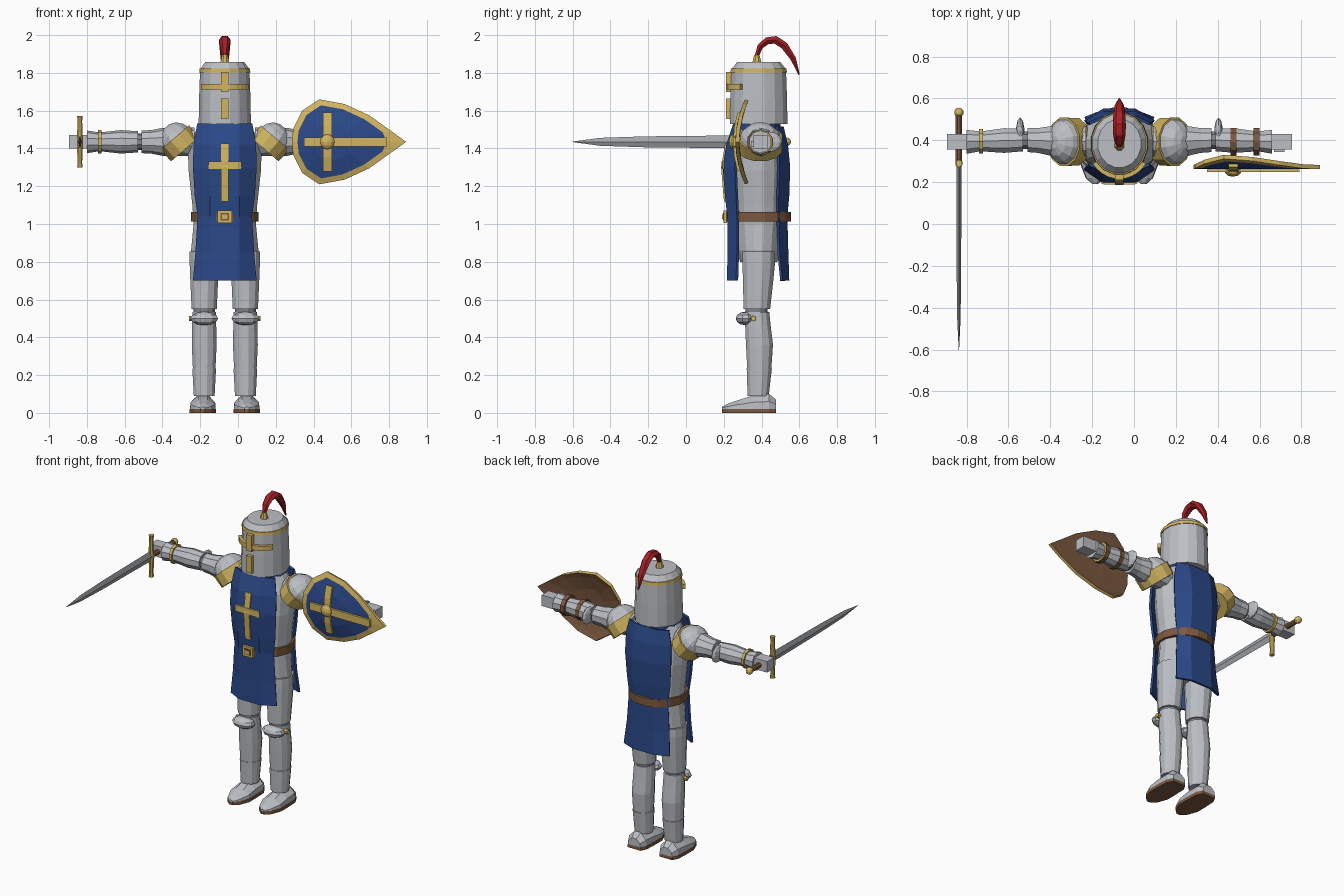
import bpy, bmesh
from math import sin, cos, pi, radians
from mathutils import Matrix, Vector

cube = bpy.data.objects.get("Cube")
if cube:
    bpy.data.objects.remove(cube)

BODY = Vector((-0.07, 0.385, 0))     # where the body axis stands
ARM_Z = 1.435


def material(name, rgb):
    m = bpy.data.materials.new(name)
    m.use_nodes = True
    col = (*rgb, 1)
    m.diffuse_color = col
    m.node_tree.nodes["Principled BSDF"].inputs["Base Color"].default_value = col
    return m


STEEL = material("steel", (0.50, 0.52, 0.55))
DARK = material("dark_steel", (0.22, 0.23, 0.25))
BLADE = material("blade_steel", (0.36, 0.38, 0.40))
BLUE = material("royal_blue", (0.024, 0.066, 0.25))
GOLD = material("gold", (0.64, 0.46, 0.12))
BROWN = material("leather_brown", (0.20, 0.10, 0.05))
RED = material("plume_red", (0.38, 0.015, 0.02))


def finish(name, bm, mats, thick=0):
    me = bpy.data.meshes.new(name)
    bm.to_mesh(me)
    bm.free()
    me.transform(Matrix.Translation(BODY))
    ob = bpy.data.objects.new(name, me)
    bpy.context.scene.collection.objects.link(ob)
    for m in mats:
        me.materials.append(m)
    if thick:
        mod = ob.modifiers.new("thickness", "SOLIDIFY")
        mod.thickness = thick
        mod.offset = 0
    return ob


def skin(name, rings, mat, M=Matrix()):
    """Closed skin over rings of points with end caps."""
    bm = bmesh.new()
    vs = [[bm.verts.new(M @ Vector(p)) for p in r] for r in rings]
    n = len(vs[0])
    for a, b in zip(vs, vs[1:]):
        for i in range(n):
            j = (i + 1) % n
            bm.faces.new((a[i], a[j], b[j], b[i]))
    bm.faces.new(vs[0])
    bm.faces.new(vs[-1])
    bmesh.ops.recalc_face_normals(bm, faces=bm.faces[:])
    return finish(name, bm, [mat])


def loft(name, axis, rings, mat, sides=12, M=Matrix()):
    """Rings are (t, a, b, ra, rb): position on the axis, centre, radii."""
    def point(t, a, b, ra, rb, k):
        u, v = a + ra * cos(k), b + rb * sin(k)
        return {"z": (u, v, t), "x": (t, u, v), "y": (u, t, v)}[axis]
    angles = [2 * pi * (i + 0.5) / sides for i in range(sides)]
    return skin(name, [[point(*r, k) for k in angles] for r in rings], mat, M)


def sheet(name, rows, mat, thick):
    """Open sheet through rows of points, thickened."""
    bm = bmesh.new()
    vs = [[bm.verts.new(p) for p in r] for r in rows]
    for a, b in zip(vs, vs[1:]):
        for i in range(len(a) - 1):
            bm.faces.new((a[i], a[i + 1], b[i + 1], b[i]))
    bmesh.ops.recalc_face_normals(bm, faces=bm.faces[:])
    return finish(name, bm, [mat], thick)


def box(name, lo, hi, mat):
    (x, y, z), (X, Y, Z) = lo, hi
    return skin(name, [[(x, y, h), (X, y, h), (X, Y, h), (x, Y, h)] for h in (z, Z)], mat)


def ball(name, centre, radii, mat):
    bm = bmesh.new()
    M = Matrix.Translation(centre) @ Matrix.Diagonal((*radii, 1))
    bmesh.ops.create_uvsphere(bm, u_segments=10, v_segments=6, radius=1, matrix=M)
    return finish(name, bm, [mat])


# Torso, collar and belt
loft("torso", "z", [(0.80, 0, 0, .165, .10), (0.86, 0, 0, .182, .12), (1.0, 0, 0, .168, .135),
                    (1.1, 0, 0, .175, .14), (1.28, 0, 0, .195, .15), (1.42, 0, 0, .2, .135),
                    (1.52, 0, 0, .14, .105)], STEEL, 16)
loft("tabard_collar", "z", [(1.49, 0, 0, .14, .12), (1.53, 0, 0, .14, .12)], BLUE)
loft("belt", "z", [(1.012, 0, 0, .183, .174), (1.064, 0, 0, .183, .174)], BROWN, 16)
box("buckle", (-.038, -.186, 1.005), (.038, -.168, 1.071), GOLD)
box("buckle_plate", (-.022, -.190, 1.019), (.022, -.18, 1.057), BROWN)
box("buckle_stud", (-.015, -.194, 1.026), (.015, -.18, 1.050), GOLD)

# Tabard panels: (height, half width, middle depth, edge depth)
FRONT = [(1.53, .143, .128, .10), (1.42, .162, .165, .115), (1.3, .165, .184, .122),
         (1.15, .155, .172, .115), (1.04, .14, .160, .11), (.85, .152, .158, .11), (.70, .165, .162, .115)]
BACK = [(1.515, .143, .125, .095), (1.42, .162, .148, .10), (1.3, .165, .160, .105),
        (1.15, .155, .155, .10), (1.04, .14, .145, .10), (.85, .152, .150, .105), (.70, .165, .155, .12)]
for name, rows, s in (("tabard_front", FRONT, -1), ("tabard_back", BACK, 1)):
    sheet(name, [[(-w, s * e, z), (-.075, s * d, z), (.075, s * d, z), (w, s * e, z)]
                 for z, w, d, e in rows], BLUE, .014)
sheet("chest_cross_upright", [[(x, y, z) for x in (-.02, .02)] for z, y in
      ((1.425, -.172), (1.3, -.193), (1.15, -.181), (1.12, -.178))], GOLD, .012)
sheet("chest_cross_bar", [[(x, -.191 if abs(x) < .08 else -.185, z) for x in (-.085, -.07, .07, .085)]
                          for z in (1.29, 1.332)], GOLD, .012)

# Helmet with gold visor and band
loft("helmet", "z", [(1.53, 0, 0, .141, .155), (1.66, 0, 0, .139, .153), (1.82, 0, 0, .133, .147),
                     (1.857, 0, 0, .105, .117)], STEEL, 16)
loft("helmet_band", "z", [(1.803, 0, 0, .138, .152), (1.824, 0, 0, .136, .150)], GOLD, 16)
sheet("visor_bar", [[(.145 * sin(radians(a)), -.160 * cos(radians(a)), z) for a in range(-55, 56, 11)]
                    for z in (1.712, 1.742)], GOLD, .02)
box("visor_top_strip", (-.02, -.174, 1.70), (.02, -.14, 1.805), GOLD)
box("visor_low_strip", (-.02, -.172, 1.555), (.02, -.14, 1.665), GOLD)
loft("plume_socket", "z", [(1.85, 0, -.01, .026, .026), (1.87, 0, -.01, .022, .022),
                           (1.895, 0, -.01, .015, .015)], GOLD, 8)

# Plume: (depth, height, half width, half thickness) swept back over the helmet
path = [(-.012, 1.885, .012, .012), (.008, 1.94, .024, .018), (.045, 1.97, .03, .022),
        (.088, 1.975, .031, .024), (.135, 1.945, .029, .023), (.183, 1.875, .022, .017), (.214, 1.79, .004, .004)]
rings = []
for i, (y, z, w, t) in enumerate(path):
    a, b = path[max(i - 1, 0)], path[min(i + 1, len(path) - 1)]
    d = Vector((0, b[0] - a[0], b[1] - a[1])).normalized()
    up = Vector((0, -d.z, d.y))
    rings.append([Vector((w * cos(k * pi / 3), y, z)) + up * t * sin(k * pi / 3) for k in range(6)])
skin("plume", rings, RED)

for s, side in ((-1, "right_"), (1, "left_")):
    # Shoulder dome tilted outwards, with a gold rim
    M = Matrix.Translation((s * .212, .008, 1.394)) @ Matrix.Rotation(s * radians(40.5), 4, "Y")
    loft(side + "shoulder_rim", "z", [(0, 0, 0, .098, .118), (.083, 0, 0, .104, .119)], GOLD, 12, M)
    loft(side + "shoulder_dome", "z", [(.07, 0, 0, .098, .114), (.11, 0, 0, .085, .098),
                                       (.14, 0, 0, .06, .068), (.155, 0, 0, .025, .03)], STEEL, 12, M)

    # Arm
    def limb(name, mat, *rings, sides=10):
        loft(side + name, "x", [(s * x, y, ARM_Z, r, r) for x, y, r in rings], mat, sides)
    limb("upper_arm", STEEL, (.16, .01, .075), (.33, .012, .074), (.39, .014, .062), (.44, .016, .06))
    limb("elbow_joint", DARK, (.43, .016, .044), (.47, .016, .044))
    ball(side + "elbow_guard", (s * .474, .052, ARM_Z), (.021, .072, .055), STEEL)
    limb("forearm", STEEL, (.46, .016, .056), (.55, .014, .062), (.66, .01, .05))
    limb("cuff_band", GOLD, (.652, .01, .062), (.670, .01, .062))
    limb("cuff", STEEL, (.665, .01, .05), (.73, .008, .060))
    box(side + "hand", (min(s * .72, s * .825), -.028, 1.40), (max(s * .72, s * .825), .046, 1.472), STEEL)

    # Leg
    def leg(name, mat, *rings, sides=12):
        loft(side + name, "z", [(z, s * .109, y, r, q) for z, y, r, q in rings], mat, sides)
    leg("thigh", STEEL, (.55, -.01, .069, .073), (.70, -.003, .076, .083), (.80, 0, .08, .09), (.855, 0, .08, .09))
    leg("knee_joint", DARK, (.50, -.012, .058, .06), (.57, -.012, .058, .06))
    leg("shin", STEEL, (.09, -.003, .055, .055), (.235, .003, .062, .066), (.36, .004, .068, .074),
        (.46, -.004, .066, .07), (.535, -.008, .064, .066))
    leg("ankle_cuff", STEEL, (.09, -.003, .057, .058), (.236, .003, .065, .069))
    ball(side + "knee_guard", (s * .109, -.07, .50), (.077, .052, .036), STEEL)
    loft(side + "knee_rivet", "x", [(s * .16, -.028, .5, .016, .016), (s * .19, -.028, .5, .014, .014)], GOLD, 8)

    # Foot and sole: (depth, half width, height)
    shape = [(.092, .045, .07), (.055, .064, .10), (-.03, .068, .092), (-.10, .068, .07),
             (-.165, .044, .048), (-.195, .012, .032)]
    fx = s * .116
    skin(side + "foot", [[(fx + k * w, y, .02 + f * (h - .02)) for k, f in
         ((-1, 0), (-.96, .5), (-.35, 1), (.35, 1), (.96, .5), (1, 0))] for y, w, h in shape], STEEL)
    skin(side + "sole", [[(fx - w, y, 0), (fx - w, y, .021), (fx + w, y, .021), (fx + w, y, 0)]
         for y, w in ((y, w * 1.03) for y, w, h in shape)], BROWN)

# Sword held forwards in the right hand
SX = -.767
loft("sword_grip", "y", [(-.10, SX, ARM_Z, .017, .017), (.14, SX, ARM_Z, .017, .017)], BROWN, 8)
ball("sword_pommel", (SX, .148, ARM_Z), (.023, .023, .023), GOLD)
loft("sword_guard", "z", [(1.298, SX, -.095, .016, .018), (1.325, SX, -.095, .013, .015), (1.435, SX, -.095, .018, .02),
                          (1.545, SX, -.095, .013, .015), (1.572, SX, -.095, .016, .018)], GOLD, 8)
skin("sword_blade", [[(SX - t, y, ARM_Z), (SX, y, ARM_Z - w), (SX + t, y, ARM_Z), (SX, y, ARM_Z + w)]
     for y, w, t in ((-.10, .034, .012), (-.60, .029, .011), (-.84, .021, .008), (-.988, .001, .001))], BLADE)

# Shield: bowed, gold rim, blue field, leather back
def on_shield(x, z, lift=0):
    return Vector((x + .07, -.123 - lift + .05 * (z / .225) ** 2, ARM_Z + z))

half = [(.285, 0), (.292, .07), (.34, .165), (.43, .225), (.565, .2), (.695, .14), (.81, .058), (.89, 0)]
outline = half + [(x, -z) for x, z in half[-2:0:-1]]
bm = bmesh.new()
loops = [[bm.verts.new(on_shield(min(.5 + (x - .5) * k, .785) if k < 1 else x, z * k)) for x, z in outline]
         for k in (1, .86, .45)]
hub = bm.verts.new(on_shield(.5, 0))
for i in range(len(outline)):
    j = (i + 1) % len(outline)
    for a, b, index in ((loops[0], loops[1], 1), (loops[1], loops[2], 0)):
        bm.faces.new((a[i], a[j], b[j], b[i])).material_index = index
    bm.faces.new((loops[2][i], loops[2][j], hub))
bm.normal_update()
bmesh.ops.reverse_faces(bm, faces=[f for f in bm.faces if f.normal.y > 0])
shield = finish("shield", bm, [BLUE, GOLD, BROWN, BROWN], .02)
shield.modifiers[0].offset = -1
shield.modifiers[0].material_offset = 2
sheet("shield_cross_upright", [[on_shield(x, z, .006) for x in (.451, .497)]
                               for z in (-.155, -.08, 0, .08, .155)], GOLD, .014)
sheet("shield_cross_bar", [[on_shield(x, z, .008) for x in (.35, .79)] for z in (-.024, .024)], GOLD, .014)
ball("shield_boss", on_shield(.473, 0, .01), (.04, .026, .04), GOLD)

# Straps round the left forearm, and the thumb on the shield hand
for name, x in (("inner", .545), ("outer", .655)):
    loft(name + "_shield_strap", "x", [(x - .014, .008, ARM_Z, .070, .066),
                                       (x + .014, .008, ARM_Z, .070, .066)], BROWN, 10)
box("left_thumb", (.74, -.042, 1.41), (.79, -.02, 1.44), STEEL)
